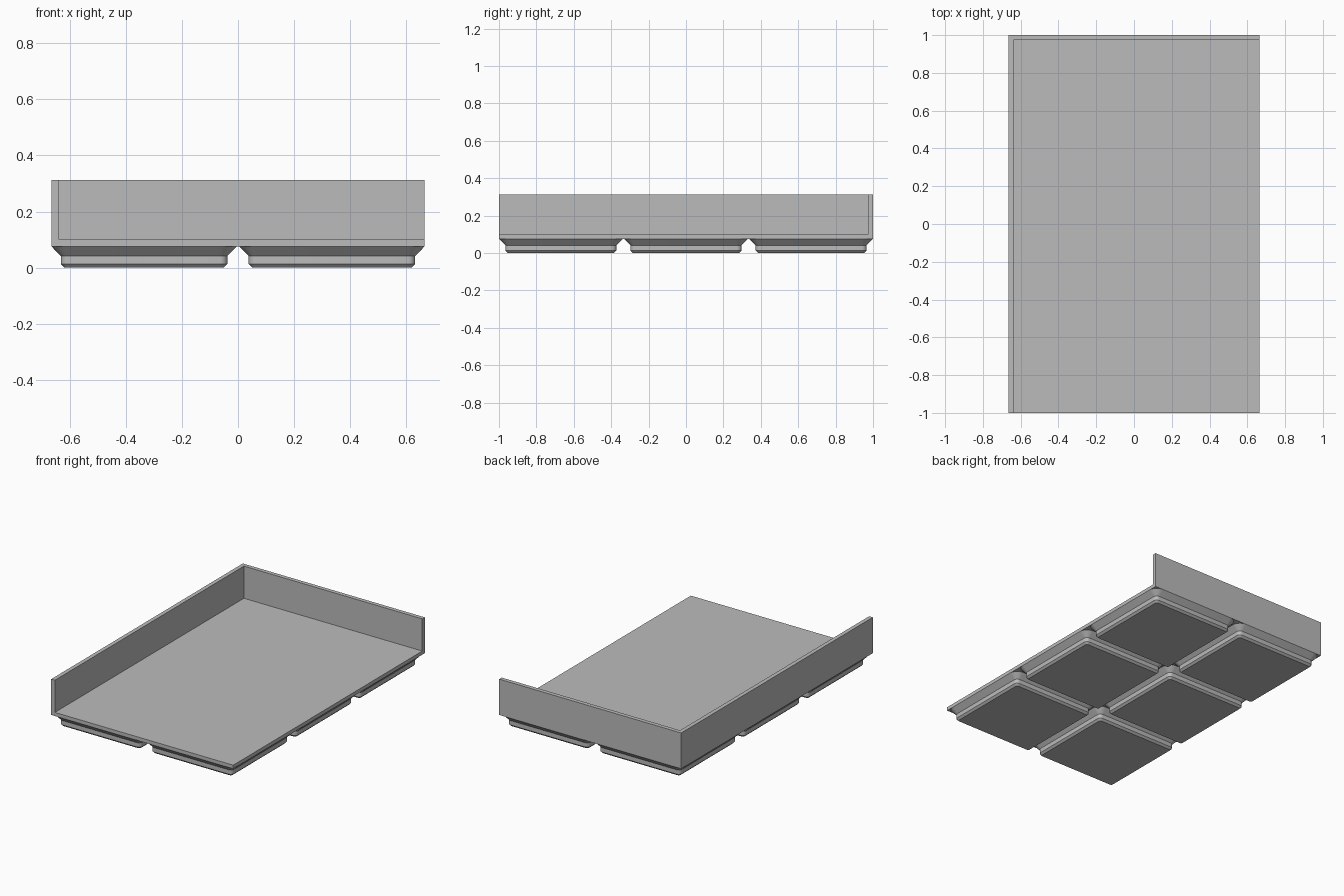
import bpy, bmesh, math

old = bpy.data.objects.get("Cube")
if old:
    bpy.data.objects.remove(old, do_unlink=True)

# Overall dimensions
HALF_X, HALF_Y, TOP = 0.665, 1.0, 0.3125
PLATE_Z, FLOOR_Z, WALL = 0.0762, 0.1, 0.027
PITCH = 0.6693
# Foot profile: height, half width, corner radius
FOOT = [(0, 0.2837, 0.0127), (0.0127, 0.2964, 0.0255),
        (0.0414, 0.2964, 0.0255), (PLATE_Z, 0.3307, 0.0598)]
SEGMENTS = 8

grey = bpy.data.materials.new("plain_grey")
grey.use_nodes = True
grey.diffuse_color = (0.5, 0.5, 0.5, 1)
bsdf = next(n for n in grey.node_tree.nodes if n.type == 'BSDF_PRINCIPLED')
bsdf.inputs["Base Color"].default_value = grey.diffuse_color


def box(name, low, high):
    """Box between two opposite corners."""
    centre = [(a + b) / 2 for a, b in zip(low, high)]
    bpy.ops.mesh.primitive_cube_add(size=1, location=centre)
    ob = bpy.context.object
    ob.name = name
    ob.scale = [b - a for a, b in zip(low, high)]
    bpy.ops.object.transform_apply(location=True, rotation=False, scale=True)
    ob.data.materials.append(grey)
    return ob


def rounded_ring(bm, z, half, radius):
    """Rounded square loop of vertices at height z."""
    ring = []
    for corner in range(4):
        mid = math.pi / 4 + corner * math.pi / 2
        cx = math.copysign(half - radius, math.cos(mid))
        cy = math.copysign(half - radius, math.sin(mid))
        for i in range(SEGMENTS + 1):
            a = (corner + i / SEGMENTS) * math.pi / 2
            ring.append(bm.verts.new((cx + radius * math.cos(a),
                                      cy + radius * math.sin(a), z)))
    return ring


# Tray: solid block with the open volume removed, leaving floor and two walls
tray = box("tray", (-HALF_X, -HALF_Y, PLATE_Z), (HALF_X, HALF_Y, TOP))
cutter = box("tray_cutter", (WALL - HALF_X, -HALF_Y - 1, FLOOR_Z),
             (HALF_X + 1, HALF_Y - WALL, TOP + 1))
cut = tray.modifiers.new("open_corner", 'BOOLEAN')
cut.operation = 'DIFFERENCE'
cut.solver = 'EXACT'
cut.object = cutter
bpy.ops.object.select_all(action='DESELECT')
tray.select_set(True)
bpy.context.view_layer.objects.active = tray
bpy.ops.object.modifier_apply(modifier=cut.name)
bpy.data.objects.remove(cutter, do_unlink=True)

# Foot mesh: stacked rounded squares, shared by every foot
bm = bmesh.new()
rings = [rounded_ring(bm, *level) for level in FOOT]
for lower, upper in zip(rings, rings[1:]):
    for i in range(len(lower)):
        j = (i + 1) % len(lower)
        bm.faces.new((lower[i], lower[j], upper[j], upper[i]))
bm.faces.new(rings[0][::-1])
bm.faces.new(rings[-1])
bmesh.ops.recalc_face_normals(bm, faces=bm.faces)
foot_mesh = bpy.data.meshes.new("foot")
bm.to_mesh(foot_mesh)
bm.free()
foot_mesh.materials.append(grey)

# Two columns by three rows of feet
for row, row_name in enumerate(("front", "middle", "back")):
    for side, side_name in ((-1, "right"), (1, "left")):
        foot = bpy.data.objects.new(f"foot_{row_name}_{side_name}", foot_mesh)
        foot.location = (side * PITCH / 2, (row - 1) * PITCH, 0)
        bpy.context.collection.objects.link(foot)

# Smooth the rounded corners, keep the chamfer edges sharp
bpy.ops.object.select_all(action='DESELECT')
foot.select_set(True)
bpy.context.view_layer.objects.active = foot
bpy.ops.object.shade_smooth_by_angle(angle=math.radians(30))
